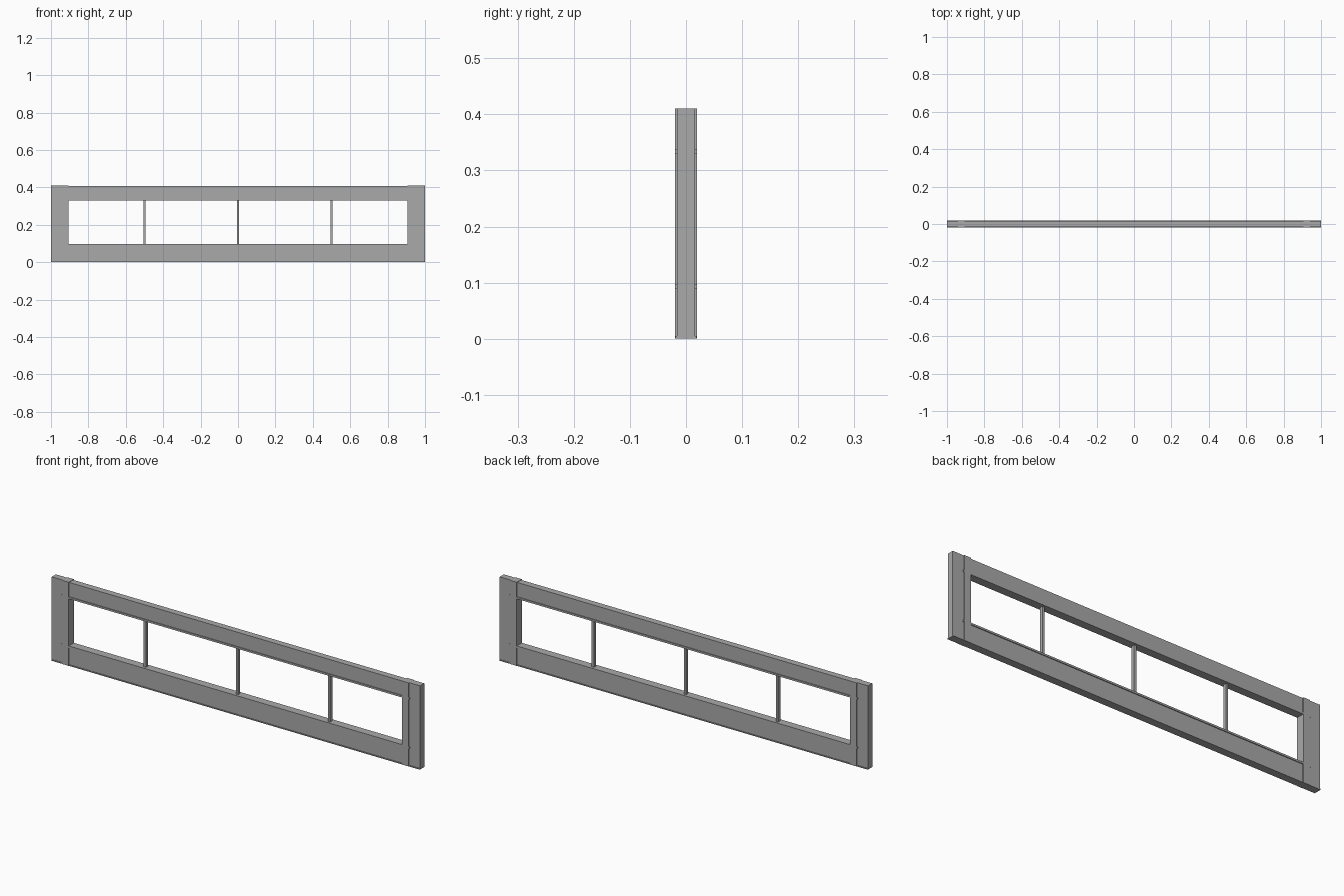
import bpy

cube = bpy.data.objects.get("Cube")
if cube:
    bpy.data.objects.remove(cube, do_unlink=True)

grey = bpy.data.materials.new("plain grey")
grey.use_nodes = True
colour = (0.4, 0.4, 0.4, 1)
grey.diffuse_color = colour
grey.node_tree.nodes["Principled BSDF"].inputs["Base Color"].default_value = colour

HEIGHT = 0.41
LOW, HIGH = 0.098, 0.329      # opening in height
SIDE = 0.905                  # opening half width
CORE, PROUD = 0.016, 0.02     # half depths of the boards and the raised trim
LIP = 0.009


def box(name, x, y, z):
    """Box between the (min, max) pairs on each axis."""
    x0, x1 = x
    y0, y1 = y
    z0, z1 = z
    verts = [(a, b, c) for a in (x0, x1) for b in (y0, y1) for c in (z0, z1)]
    faces = [(0, 1, 3, 2), (4, 6, 7, 5), (0, 4, 5, 1),
             (2, 3, 7, 6), (0, 2, 6, 4), (1, 5, 7, 3)]
    mesh = bpy.data.meshes.new(name)
    mesh.from_pydata(verts, [], faces)
    mesh.materials.append(grey)
    obj = bpy.data.objects.new(name, mesh)
    bpy.context.collection.objects.link(obj)
    return obj


core = (-CORE, CORE)
proud = (-PROUD, PROUD)

# Long rails
box("bottom_rail", (-SIDE, SIDE), core, (0.003, LOW))
box("top_rail", (-SIDE, SIDE), core, (HIGH, HEIGHT - 0.002))

# Raised lips along the opening, ending just past the upright strips
for name, z in (("bottom", (LOW - LIP, LOW)), ("top", (HIGH, HIGH + LIP))):
    box(name + "_lip", (-SIDE, SIDE), proud, z)
    for side, s in (("left", 1), ("right", -1)):
        box(f"{name}_{side}_lip_end", sorted((s * SIDE, s * 0.945)), proud, z)

# End stiles with a raised upright strip on their inner edge
for side, s in (("left", 1), ("right", -1)):
    box(side + "_stile", sorted((s * SIDE, s)), core, (0.002, HEIGHT))
    box(side + "_strip", sorted((s * SIDE, s * 0.94)), proud, (0, HEIGHT))

# Thin foot moulding
box("foot_moulding", (-1, 1), (-0.019, 0.019), (0, 0.005))

# Slim dividers in the opening
for i, x in enumerate((-0.5, 0, 0.5)):
    box(f"divider_{i + 1}", (x - 0.006, x + 0.006), (-0.008, 0.008), (LOW, HIGH))
